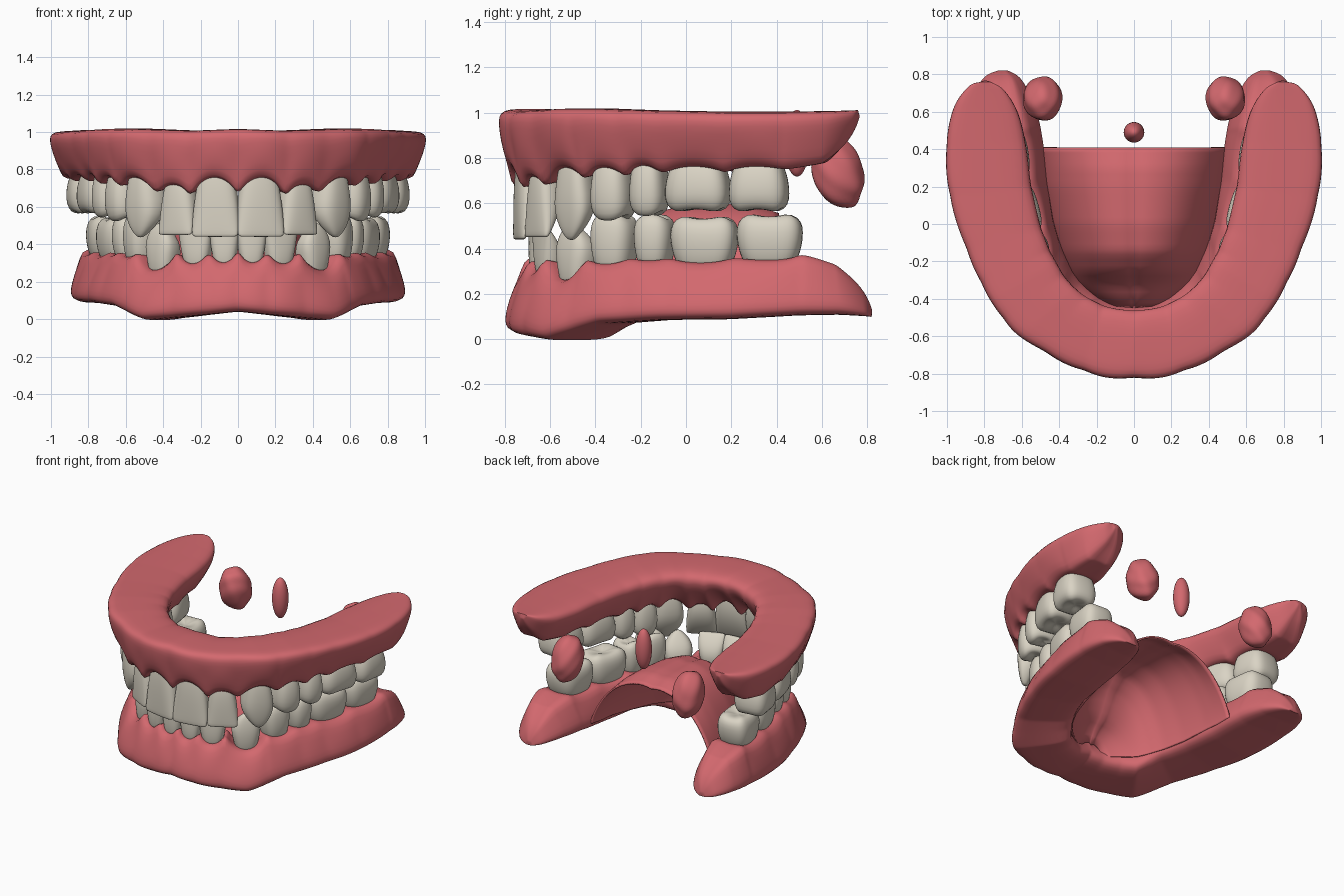
import bpy, bmesh, math
from mathutils import Vector

if "Cube" in bpy.data.objects:
    bpy.data.objects.remove(bpy.data.objects["Cube"])

def material(name, col):
    m = bpy.data.materials.new(name)
    m.diffuse_color = (*col, 1)
    m.use_nodes = True
    m.node_tree.nodes["Principled BSDF"].inputs["Base Color"].default_value = m.diffuse_color
    return m

GUM = material("gum_pink", (0.65, 0.14, 0.157))
TOOTH = material("tooth_ivory", (0.70, 0.655, 0.555))

def finish(name, bm, mat, levels=1):
    bmesh.ops.recalc_face_normals(bm, faces=bm.faces)
    me = bpy.data.meshes.new(name)
    bm.to_mesh(me)
    bm.free()
    me.materials.append(mat)
    for p in me.polygons:
        p.use_smooth = True
    ob = bpy.data.objects.new(name, me)
    bpy.context.collection.objects.link(ob)
    if levels:
        s = ob.modifiers.new("smooth", 'SUBSURF')
        s.levels = s.render_levels = levels
    return ob

def lerp(a, b, f):
    return a + (b - a) * f

def interp(xs, ys, x):
    for i in range(len(xs) - 1):
        if x <= xs[i + 1]:
            return lerp(ys[i], ys[i + 1], max(0, (x - xs[i]) / (xs[i + 1] - xs[i])))
    return ys[-1]

def curve(pts, t):
    # smooth half-arch curve, mirrored for negative t
    if t < 0:
        p = curve(pts, -t)
        return Vector((-p.x, p.y))
    def P(i):
        if i < 0:
            return Vector((-pts[-i][0], pts[-i][1]))
        return Vector(pts[min(i, len(pts) - 1)])
    i = min(int(t), len(pts) - 2)
    f = t - i
    a, b, c, d = P(i - 1), P(i), P(i + 1), P(i + 2)
    return 0.5 * (2 * b + (c - a) * f + (2 * a - 5 * b + 4 * c - d) * f ** 2 + (3 * b - a - 3 * c + d) * f ** 3)

# Arch data: outer edge, outer margin, inner margin, inner edge at ten stations from the middle to the back
UPPER = dict(
    O=[(0, -.825), (.27, -.785), (.6, -.605), (.765, -.41), (.89, -.15), (.985, .15), (1.003, .42), (.965, .62), (.885, .735), (.82, .76)],
    MO=[(0, -.765), (.26, -.725), (.545, -.55), (.70, -.36), (.80, -.12), (.885, .17), (.925, .42), (.9, .6), (.84, .715), (.805, .768)],
    MI=[(0, -.64), (.2, -.60), (.41, -.455), (.49, -.27), (.57, -.07), (.64, .21), (.68, .44), (.72, .62), (.75, .71), (.785, .768)],
    I=[(0, -.45), (.16, -.425), (.31, -.335), (.41, -.2), (.485, -.03), (.54, .2), (.57, .43), (.615, .6), (.69, .715), (.765, .76)],
    bounds=[0, 1, 1.62, 2.55, 3.4, 4.05, 5, 6.05],
    width=[1.04, 1.06, .9, .98, 1.04, 1.04, 1.04],
    neck=[.745, .705, .745, .745, .755, .75, .75],
    papilla=[.65, .64, .645, .68, .70, .71, .72, .735],
    tip=[.44, .45, .44, .53, .55, .565, .565],
    tail=[.735, .765, .87, .985],
    edge=[1.017, 1.008, 1.018, 1.018, 1.01, 1.005, 1.005, 1.007, 1.01, 1.012])
LOWER = dict(
    O=[(0, -.795), (.25, -.765), (.52, -.63), (.68, -.4), (.80, -.12), (.875, .18), (.893, .5), (.865, .68), (.80, .785), (.73, .82)],
    MO=[(0, -.70), (.24, -.665), (.455, -.535), (.60, -.36), (.69, -.1), (.78, .2), (.82, .5), (.79, .66), (.74, .77), (.71, .823)],
    MI=[(0, -.59), (.19, -.55), (.35, -.415), (.42, -.27), (.47, -.05), (.54, .23), (.58, .5), (.62, .66), (.65, .77), (.69, .823)],
    I=[(0, -.43), (.15, -.40), (.28, -.30), (.36, -.17), (.42, 0), (.455, .22), (.485, .48), (.53, .65), (.6, .775), (.67, .82)],
    bounds=[0, .65, 1.4, 2.55, 3.45, 4.07, 5.03, 6.0],
    width=[1.04, 1.04, .8, .98, 1.04, 1.04, 1.04],
    neck=[.315, .31, .275, .345, .36, .35, .362],
    papilla=[.385, .385, .38, .375, .375, .375, .375, .385],
    tip=[.49, .49, .51, .55, .545, .54, .55],
    tail=[.39, .34, .235, .125],
    edge=[.04, .017, -.006, .068, .085, .088, .105, .108, .102, .098])

# Ring of the gum: (from curve, to curve, fraction, height from margin to edge)
RING = [("MO", "O", 0, 0), ("MO", "O", .35, .18), ("MO", "O", .75, .52), ("MO", "O", 1, .76), ("MO", "O", 1, .9),
        ("O", "I", .05, .985), ("O", "I", .2, 1), ("O", "I", .4, 1), ("O", "I", .6, 1), ("O", "I", .82, .98),
        ("O", "I", .95, .92), ("O", "I", 1, .78), ("I", "MI", .3, .5), ("I", "MI", .7, .22), ("MI", "I", 0, 0),
        ("MI", "MO", .5, .12)]

def margin(A, t):
    # scalloped gum line, and bulge over each root
    t = abs(t)
    B = A["bounds"]
    for i in range(7):
        if t <= B[i + 1]:
            f = (t - B[i]) / (B[i + 1] - B[i])
            u = 2 * f - 1
            pap = lerp(A["papilla"][i], A["papilla"][i + 1], f)
            z = lerp(pap, A["neck"][i], max(0, 1 - u * u) ** .85)
            return z, (.6 - u * u) * (.024 if i < 3 else .012)
    return interp([B[7], 7, 8, 9], A["tail"], t), 0

def gum(name, A):
    bm = bmesh.new()
    rings, n = [], 90
    for s in range(-n, n + 1):
        t = 9 * s / n
        zm, bulge = margin(A, t)
        ze = interp(list(range(10)), A["edge"], abs(t))
        c = {k: curve(A[k], t) for k in ("O", "MO", "MI", "I")}
        out = (c["O"] - c["I"]).normalized()
        ring = []
        for a, b, f, k in RING:
            p = lerp(c[a], c[b], f)
            if (a, b) == ("MO", "O") and f > 0:
                p = p + out * bulge * (1 if f < 1 else .35)
            if (a, b) == ("I", "MI"):
                p = p - out * bulge * .8
            ring.append(bm.verts.new((p.x, p.y, lerp(zm, ze, k))))
        rings.append(ring)
    m = len(RING)
    for r, q in zip(rings, rings[1:]):
        for j in range(m):
            bm.faces.new((r[j], r[(j + 1) % m], q[(j + 1) % m], q[j]))
    bm.faces.new(rings[0])
    bm.faces.new(rings[-1])
    finish(name, bm, GUM)

# Tooth profiles: (height neck to tip, width, depth, outward shift)
INCISOR = [(-.3, .6, .7, 0), (0, .78, .88, 0), (.3, .92, .95, .01), (.65, 1, .72, .12), (.92, 1.0, .36, .28), (.99, .96, .24, .32), (1, .8, .12, .32)]
CANINE = [(-.3, .6, .7, 0), (0, .76, .92, 0), (.35, .96, 1, 0), (.6, .97, .85, .05), (.82, .66, .55, .14), (.96, .3, .28, .2), (1.01, .1, .12, .2)]
GRINDER = [(-.3, .7, .75, 0), (0, .86, .9, 0), (.25, .97, 1, 0), (.6, 1.02, 1.02, 0), (.86, .96, .92, 0), (1, .76, .7, 0), (.96, .42, .38, 0), (.88, .12, .1, 0)]
NAMES = ["central_incisor", "lateral_incisor", "canine", "front_premolar", "back_premolar", "front_molar", "back_molar"]

def tooth(name, A, i, side):
    t0, t1 = A["bounds"][i], A["bounds"][i + 1]
    tm = (t0 + t1) / 2
    def at(t, f):
        return lerp(curve(A["MI"], t), curve(A["MO"], t), f)
    out = at(tm, 1) - at(tm, 0)
    depth = out.length
    out.normalize()
    along = at(t1, .7) - at(t0, .7)
    width = along.length * A["width"][i]
    along.normalize()
    c = at(tm, .5)
    prof = INCISOR if i < 2 else CANINE if i == 2 else GRINDER
    power = 2 / (2.7 if i < 5 else 3.2)
    bm = bmesh.new()
    rings, n = [], 20
    for h, fw, fd, sh in prof:
        ring = []
        for k in range(n):
            a = 2 * math.pi * k / n
            cs, sn = math.cos(a), math.sin(a)
            u = math.copysign(abs(cs) ** power, cs) * width * fw / 2
            v = math.copysign(abs(sn) ** power, sn) * depth * fd / 2 + sh * depth
            hh = h
            if i > 2 and h > .8 and fw > .3:   # chewing cusps
                hh -= .06 * math.cos(2 * a) if i < 5 else .03 * math.cos(4 * a)
            p = c + along * u + out * v
            ring.append(bm.verts.new((side * p.x, p.y, lerp(A["neck"][i], A["tip"][i], hh))))
        rings.append(ring)
    for r, q in zip(rings, rings[1:]):
        for j in range(n):
            bm.faces.new((r[j], r[(j + 1) % n], q[(j + 1) % n], q[j]))
    bm.faces.new(rings[0])
    bm.faces.new(rings[-1])
    finish(name, bm, TOOTH)

for label, A in (("upper", UPPER), ("lower", LOWER)):
    gum(label + "_gum", A)
    for i in range(7):
        for side, word in ((1, "right"), (-1, "left")):
            tooth(f"{label}_{NAMES[i]}_{word}", A, i, side)

# Tongue: thin domed sheet that drops to the mouth floor and meets the lower gum all round
YS = [-.45, -.40, -.32, -.25, -.15, 0, .2, .3, .41]
WS = [.10, .19, .285, .335, .385, .43, .468, .48, .49]
ZC = [.16, .24, .31, .46, .56, .595, .60, .595, .56]
ZS = [.09, .10, .10, .11, .12, .13, .15, .15, .16]
bm = bmesh.new()
rows = []
for j in range(31):
    y = lerp(-.45, .41, j / 30)
    w, zc, zs = (interp(YS, L, y) for L in (WS, ZC, ZS))
    row = []
    for i in range(37):
        u = math.sin((i / 18 - 1) * math.pi / 2)
        z = lerp(zs, zc, (1 - abs(u) ** 2.6) ** .8) - .012 * math.exp(-(u * 14) ** 2)
        row.append(bm.verts.new((u * w, y, z)))
    rows.append(row)
for r, q in zip(rows, rows[1:]):
    for i in range(36):
        bm.faces.new((r[i], r[i + 1], q[i + 1], q[i]))
tongue = finish("tongue", bm, GUM, 0)
sol = tongue.modifiers.new("thickness", 'SOLIDIFY')
sol.thickness = 0.012

# Uvula and lumpy tonsils
def blob(name, centre, radii, lump=0, tilt=0, side=1):
    bm = bmesh.new()
    bmesh.ops.create_icosphere(bm, subdivisions=4, radius=1)
    for v in bm.verts:
        p = v.co.copy()
        p *= 1 + lump * math.sin(4 * p.x + 2 * p.z) * math.sin(5 * p.z + 4 * p.y + 1)
        x, y, z = p.x * radii[0], p.y * radii[1], p.z * radii[2]
        v.co = (side * (centre[0] + x), centre[1] + y + tilt * z, centre[2] + z)
    finish(name, bm, GUM, 0)

blob("uvula", (0, .49, .865), (.055, .055, .147))
for side, word in ((1, "right"), (-1, "left")):
    blob("tonsil_" + word, (.49, .67, .735), (.105, .115, .158), .045, -.15, side)
